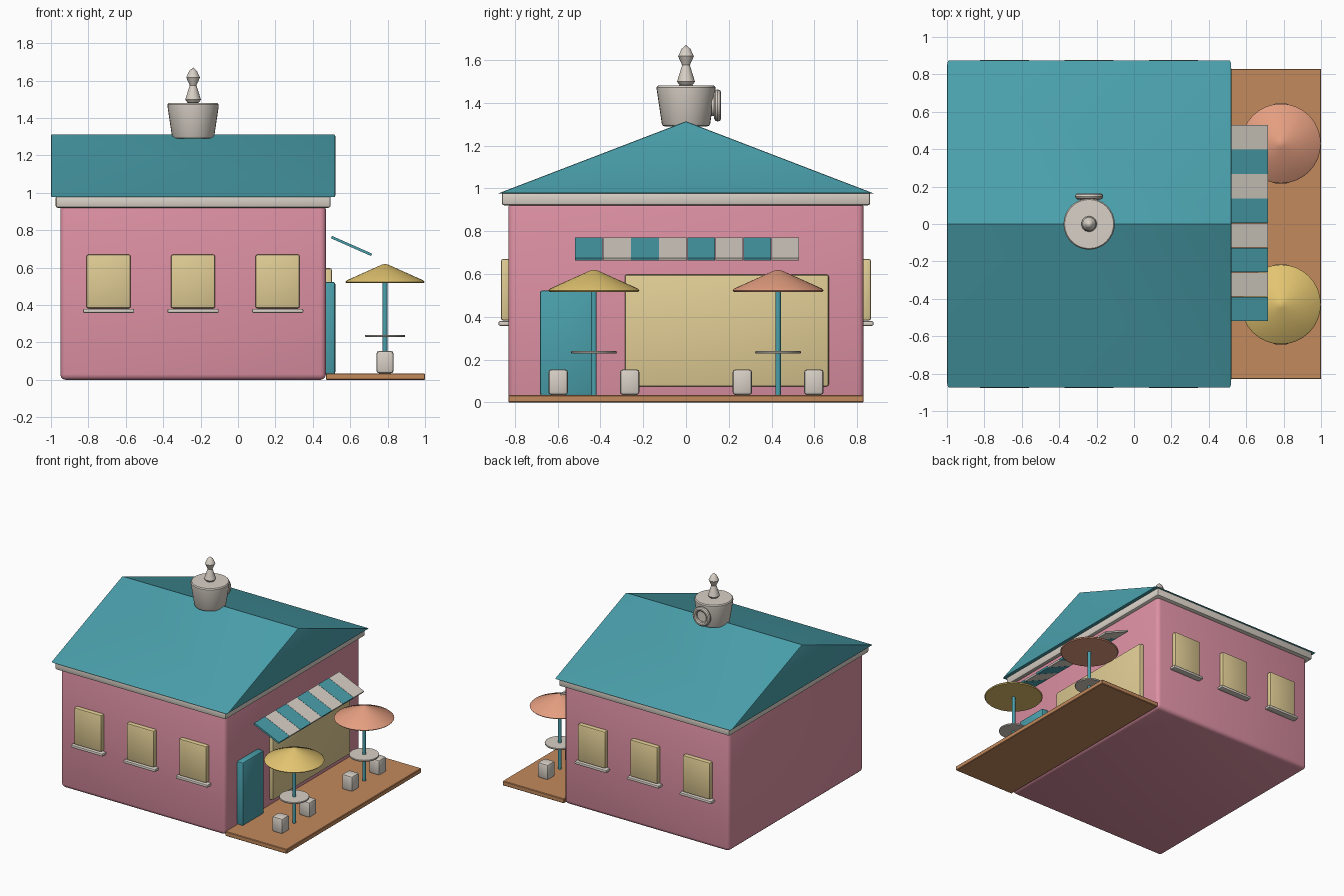
import bpy, bmesh, math
from mathutils import Matrix

if "Cube" in bpy.data.objects:
    bpy.data.objects.remove(bpy.data.objects["Cube"])


def material(name, rgb):
    m = bpy.data.materials.new(name)
    lin = [((c / 255 + 0.055) / 1.055) ** 2.4 for c in rgb]
    m.diffuse_color = (*lin, 1)
    m.use_nodes = True
    m.node_tree.nodes["Principled BSDF"].inputs["Base Color"].default_value = m.diffuse_color
    return m


PINK = material("pink wall", (222, 145, 164))
TEAL = material("teal", (74, 160, 172))
CREAM = material("warm white", (216, 208, 198))
TAN = material("window tan", (224, 204, 148))
BROWN = material("deck brown", (196, 138, 93))
YELLOW = material("umbrella yellow", (226, 196, 112))
SALMON = material("umbrella salmon", (228, 158, 128))


def finish(bm, name, mat, bevel=0, segments=2):
    if bevel:
        bmesh.ops.bevel(bm, geom=[e for e in bm.edges if e.calc_face_angle(0) > 0.5],
                        offset=bevel, segments=segments, profile=0.5, affect='EDGES')
    bmesh.ops.recalc_face_normals(bm, faces=bm.faces[:])
    me = bpy.data.meshes.new(name)
    bm.to_mesh(me)
    bm.free()
    me.materials.append(mat)
    ob = bpy.data.objects.new(name, me)
    bpy.context.collection.objects.link(ob)
    bpy.ops.object.select_all(action='DESELECT')
    ob.select_set(True)
    bpy.context.view_layer.objects.active = ob
    bpy.ops.object.shade_smooth_by_angle(angle=math.radians(35))
    return ob


def box(name, mat, x, y, z, bevel=0, segments=2):
    """Box from (min, max) ranges."""
    bm = bmesh.new()
    bmesh.ops.create_cube(bm, size=1)
    for v in bm.verts:
        v.co = [(r[0] + r[1]) / 2 + c * (r[1] - r[0]) for r, c in zip((x, y, z), v.co)]
    return finish(bm, name, mat, bevel, segments)


def lathe(name, mat, profile, sides, x, y, z=0, rot=None, closed=False):
    """Spin (radius, height) points round the z axis, then place."""
    bm = bmesh.new()
    vs = [bm.verts.new((r, 0, h)) for r, h in profile]
    pairs = list(zip(vs, vs[1:])) + ([(vs[-1], vs[0])] if closed else [])
    edges = [bm.edges.new(p) for p in pairs]
    bmesh.ops.spin(bm, geom=vs + edges, axis=(0, 0, 1), cent=(0, 0, 0),
                   angle=2 * math.pi, steps=sides, use_duplicate=False)
    bmesh.ops.remove_doubles(bm, verts=bm.verts[:], dist=1e-4)
    bm.transform(Matrix.Translation((x, y, z)) @ (rot or Matrix.Identity(4)))
    return finish(bm, name, mat)


# Building body and cornice
box("walls", PINK, (-0.95, 0.47), (-0.83, 0.83), (0, 0.94), 0.03, 3)
box("cornice", CREAM, (-0.975, 0.495), (-0.86, 0.86), (0.92, 0.985), 0.012)

# Gable roof prism
bm = bmesh.new()
end = bm.faces.new([bm.verts.new((-1.0, y, z)) for y, z in
                    ((-0.875, 0.977), (0.875, 0.977), (0, 1.313))])
side = bmesh.ops.extrude_face_region(bm, geom=[end])
for v in side["geom"]:
    if isinstance(v, bmesh.types.BMVert):
        v.co.x = 0.52
finish(bm, "roof", TEAL, 0.008)

# Roof turret with finial and round ring at the back
TX = -0.24
lathe("turret", CREAM, [(0, 1.29), (0.1, 1.29), (0.108, 1.293), (0.113, 1.302), (0.137, 1.462),
                        (0.137, 1.472), (0.131, 1.48), (0, 1.482)], 32, TX, 0)
lathe("finial", CREAM, [(0, 1.475), (0.03, 1.482), (0.042, 1.498), (0.018, 1.575),
                        (0.037, 1.617), (0.02, 1.652), (0, 1.67)], 12, TX, 0)
back = Matrix.Rotation(-math.pi / 2, 4, 'X')
ring = [(0.058 + 0.017 * math.cos(a), 0.017 * math.sin(a))
        for a in [i * math.tau / 10 for i in range(10)]]
lathe("turret_ring", CREAM, ring, 28, TX, 0.148, 1.387, back, True)
lathe("turret_disc", CREAM, [(0, -0.03), (0.05, -0.03), (0.05, -0.005), (0, -0.005)],
      28, TX, 0.148, 1.387, back)

# Windows and sills on both long sides
for s in (-1, 1):
    for x in (-0.692, -0.24, 0.212):
        box("window", TAN, (x - 0.118, x + 0.118), sorted((s * 0.82, s * 0.864)),
            (0.383, 0.67), 0.01)
        box("window_sill", CREAM, (x - 0.137, x + 0.137), sorted((s * 0.82, s * 0.876)),
            (0.358, 0.38), 0.007)

# Shop front: door, big window
box("door", TEAL, (0.45, 0.52), (-0.682, -0.42), (0.03, 0.524), 0.012)
box("shop_window", TAN, (0.45, 0.502), (-0.286, 0.667), (0.075, 0.597), 0.01)

# Striped awning of sloping slats
slope = math.atan2(0.095, 0.215)
width = 1.048 / 8
for i in range(8):
    y = -0.519 + i * width
    slat = box("awning_stripe", CREAM if i % 2 else TEAL, (-0.117, 0.117),
               (y + 0.001, y + width - 0.001), (-0.007, 0.007))
    slat.data.transform(Matrix.Translation((0.607, 0, 0.716)) @ Matrix.Rotation(slope, 4, 'Y'))

# Terrace deck
box("deck", BROWN, (0.47, 1.0), (-0.83, 0.83), (0, 0.035), 0.004, 1)

# Terrace sets: umbrella, pole, table, two stools
UX = 0.786
for y, mat in ((-0.43, YELLOW), (0.43, SALMON)):
    lathe("umbrella", mat, [(0, 0.517), (0.207, 0.517), (0.213, 0.524), (0.205, 0.532),
                            (0.02, 0.615), (0, 0.62)], 32, UX, y)
    lathe("umbrella_pole", TEAL, [(0, 0.03), (0.013, 0.03), (0.013, 0.53), (0, 0.53)], 12, UX, y)
    lathe("table_top", CREAM, [(0, 0.229), (0.105, 0.229), (0.107, 0.235), (0.105, 0.241),
                               (0, 0.241)], 32, UX, y)
    for dy in (-0.167, 0.167):
        box("stool", CREAM, (UX - 0.046, UX + 0.046), (y + dy - 0.046, y + dy + 0.046),
            (0.035, 0.155), 0.015)
